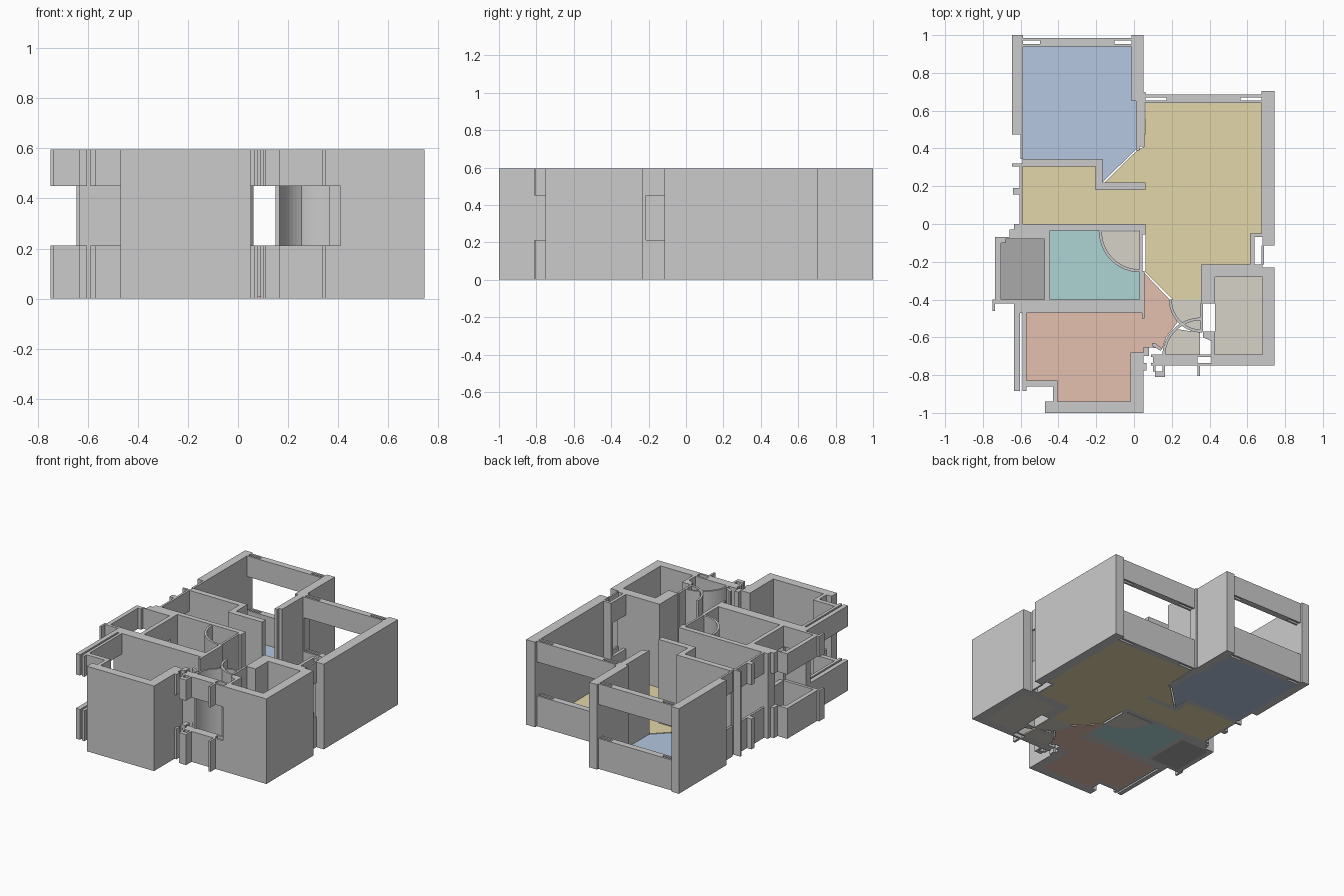
import bpy, bmesh
from math import cos, sin, radians

H, SILL, HEAD = 0.595, 0.213, 0.45


def make(name, pieces, color=None):
    """Extrude each (outline, z0, z1) into one object."""
    bm = bmesh.new()
    for pts, z0, z1 in pieces:
        f = bm.faces.new([bm.verts.new((x, y, z0)) for x, y in pts])
        r = bmesh.ops.extrude_face_region(bm, geom=[f])
        for v in r['geom']:
            if isinstance(v, bmesh.types.BMVert):
                v.co.z = z1
    bmesh.ops.recalc_face_normals(bm, faces=bm.faces[:])
    me = bpy.data.meshes.new(name)
    bm.to_mesh(me)
    bm.free()
    ob = bpy.data.objects.new(name, me)
    bpy.context.collection.objects.link(ob)
    if color:
        m = bpy.data.materials.new(name)
        m.diffuse_color = (*color, 1)
        me.materials.append(m)
    return ob


def rect(x0, x1, y0, y1):
    return [(x0, y0), (x1, y0), (x1, y1), (x0, y1)]


def arc(cx, cy, r, a0, a1, n=16):
    return [(cx + r * cos(radians(a0 + (a1 - a0) * i / n)),
             cy + r * sin(radians(a0 + (a1 - a0) * i / n))) for i in range(n + 1)]


def wall(name, *outlines):
    make(name, [(o, 0, H) for o in outlines])


def window(name, *outlines):
    make(name, [(o, a, b) for o in outlines for a, b in ((0, SILL), (HEAD, H))])


def floor(name, color, *outlines):
    make(name, [(o, 0, 0.01) for o in outlines], color)


def arc_wall(name, cx, cy, r, a0, a1, t=0.015):
    wall(name, arc(cx, cy, r, a0, a1) + arc(cx, cy, r - t, a1, a0))


def slotted_window(name, x0, x1, y0, y1, slot):
    # two skins joined by a solid middle, leaving an open slot at each end
    t = 0.014
    window(name, rect(x0, x1, y0, y0 + t), rect(x0, x1, y1 - t, y1),
           rect(x0 + slot, x1 - slot, y0 + t, y1 - t))


# Rear bedroom walls
wall('bedroom_left_wall', rect(-0.645, -0.587, 0.475, 1.0))
wall('bedroom_right_wall', [(-0.012, 0.65), (0.01, 0.65), (0.01, 0.39), (0.03, 0.39), (0.03, 0.41),
                            (0.055, 0.41), (0.055, 0.64), (0.062, 0.64), (0.062, 0.70), (0.05, 0.70),
                            (0.05, 1.0), (-0.012, 1.0)])
slotted_window('bedroom_window', -0.587, -0.012, 0.94, 0.985, 0.09)
window('bedroom_side_window', rect(-0.602, -0.587, 0.345, 0.475))
wall('bedroom_hall_partition', [(-0.645, 0.305), (-0.205, 0.305), (-0.205, 0.18), (0.06, 0.18),
                                (0.06, 0.22), (-0.168, 0.22), (-0.168, 0.345), (-0.59, 0.345),
                                (-0.59, 0.32), (-0.645, 0.32)])

# Living room walls
slotted_window('living_window', 0.062, 0.675, 0.64, 0.685, 0.11)
wall('living_right_wall', [(0.675, 0.705), (0.745, 0.705), (0.745, -0.115), (0.68, -0.115),
                           (0.68, -0.07), (0.615, -0.07), (0.615, -0.05), (0.675, -0.05)])
window('living_side_window', rect(0.615, 0.637, -0.215, -0.07), rect(0.675, 0.687, -0.215, -0.115))
window('hall_window', rect(-0.605, -0.59, 0, 0.305), rect(-0.64, -0.605, 0.155, 0.19))

# Bathroom walls
wall('bathroom_hall_wall', [(-0.635, 0), (0.06, 0), (0.06, -0.055), (0.03, -0.055), (0.03, -0.035),
                            (-0.445, -0.035), (-0.445, -0.11), (-0.475, -0.11), (-0.475, -0.08),
                            (-0.635, -0.08)])
window('bathroom_window', rect(-0.475, -0.445, -0.40, -0.11))
wall('bathroom_bedroom_wall', [(-0.475, -0.40), (0.03, -0.40), (0.03, -0.25), (0.055, -0.25),
                               (0.055, -0.50), (0.042, -0.50), (0.042, -0.47), (-0.635, -0.47),
                               (-0.635, -0.42), (-0.475, -0.42)])
wall('bathroom_door', rect(0.03, 0.045, -0.25, -0.055))
arc_wall('bathroom_door_swing', 0.03, -0.04, 0.215, 180, 270)

# Balcony parapet and head
window('balcony_frame', [(-0.635, -0.03), (-0.66, -0.03), (-0.66, -0.07), (-0.735, -0.07),
                         (-0.735, -0.40), (-0.75, -0.40), (-0.75, -0.46), (-0.735, -0.46),
                         (-0.735, -0.42), (-0.475, -0.42), (-0.475, -0.40), (-0.705, -0.40),
                         (-0.705, -0.10), (-0.68, -0.10), (-0.68, -0.08), (-0.635, -0.08)])

# Front bedroom walls
wall('front_bedroom_wall', [(-0.47, -1.0), (0.05, -1.0), (0.05, -0.68), (-0.018, -0.68),
                            (-0.018, -0.94), (-0.405, -0.94), (-0.47, -0.94)])
window('front_bedroom_corner_window', rect(-0.635, -0.603, -0.885, -0.47),
       [(-0.59, -0.47), (-0.59, -0.885), (-0.57, -0.885), (-0.57, -0.86), (-0.43, -0.86),
        (-0.43, -0.94), (-0.405, -0.94), (-0.405, -0.828), (-0.57, -0.828), (-0.57, -0.47)])

# Utility shaft
wall('shaft_wall', [(0.355, -0.215), (0.68, -0.215), (0.68, -0.23), (0.745, -0.23), (0.745, -0.75),
                    (0.41, -0.75), (0.41, -0.62), (0.365, -0.60), (0.365, -0.57), (0.43, -0.57),
                    (0.43, -0.69), (0.68, -0.69), (0.68, -0.28), (0.43, -0.28), (0.43, -0.42),
                    (0.355, -0.42)])

# Entry doors and entry window
wall('entry_door', rect(0.35, 0.365, -0.57, -0.42))
arc_wall('entry_door_swing', 0.36, -0.40, 0.175, 180, 270)
arc_wall('entry_inner_swing', 0.355, -0.70, 0.205, 90, 180)
window('entry_window', rect(0.09, 0.41, -0.75, -0.735), rect(0.09, 0.41, -0.705, -0.69),
       rect(0.10, 0.335, -0.735, -0.705), rect(0.05, 0.08, -0.70, -0.65),
       rect(0.05, 0.065, -0.775, -0.735), rect(0.335, 0.35, -0.805, -0.75),
       rect(0.11, 0.165, -0.81, -0.78), rect(0.15, 0.165, -0.78, -0.75),
       rect(0.10, 0.115, -0.78, -0.75))
window('entry_corner_trim', [(0.095, -0.63), (0.11, -0.63), (0.15, -0.66), (0.14, -0.67), (0.095, -0.645)])

# Coloured floors
floor('bedroom_floor', (0.46, 0.57, 0.75),
      [(-0.587, 0.94), (-0.012, 0.94), (-0.012, 0.65), (0.01, 0.65), (0.01, 0.395),
       (-0.166, 0.222), (-0.168, 0.345), (-0.587, 0.345)])
floor('living_floor', (0.77, 0.67, 0.40),
      [(-0.59, 0), (-0.59, 0.305), (-0.205, 0.305), (-0.205, 0.18), (0.06, 0.18), (0.06, 0.22),
       (-0.155, 0.22), (0.017, 0.39), (0.055, 0.41), (0.062, 0.64), (0.675, 0.64), (0.675, -0.05),
       (0.615, -0.05), (0.615, -0.215), (0.355, -0.215), (0.355, -0.40), (0.205, -0.40),
       (0.06, -0.255), (0.06, 0)])
floor('front_bedroom_floor', (0.77, 0.53, 0.43),
      [(-0.57, -0.47), (0.055, -0.47), (0.055, -0.26), (0.188, -0.40), (0.20, -0.46), (0.23, -0.52),
       (0.17, -0.60), (0.15, -0.66), (0.05, -0.65), (0.05, -0.68), (-0.018, -0.68), (-0.018, -0.94),
       (-0.405, -0.94), (-0.405, -0.828), (-0.57, -0.828)])
floor('bathroom_floor', (0.42, 0.665, 0.665),
      [(-0.445, -0.035), (-0.185, -0.035)] + arc(0.03, -0.04, 0.215, 180, 270)
      + [(0.03, -0.40), (-0.445, -0.40)])
floor('balcony_floor', (0.40, 0.40, 0.40), rect(-0.705, -0.475, -0.40, -0.08))
floor('shaft_and_swing_floor', (0.67, 0.645, 0.58), rect(0.43, 0.68, -0.69, -0.28),
      arc(0.03, -0.04, 0.20, 180, 270) + [(0.03, -0.04)],
      arc(0.36, -0.40, 0.16, 180, 270) + [(0.36, -0.40)],
      arc(0.355, -0.69, 0.19, 135, 180) + [(0.35, -0.69), (0.35, -0.575)])
